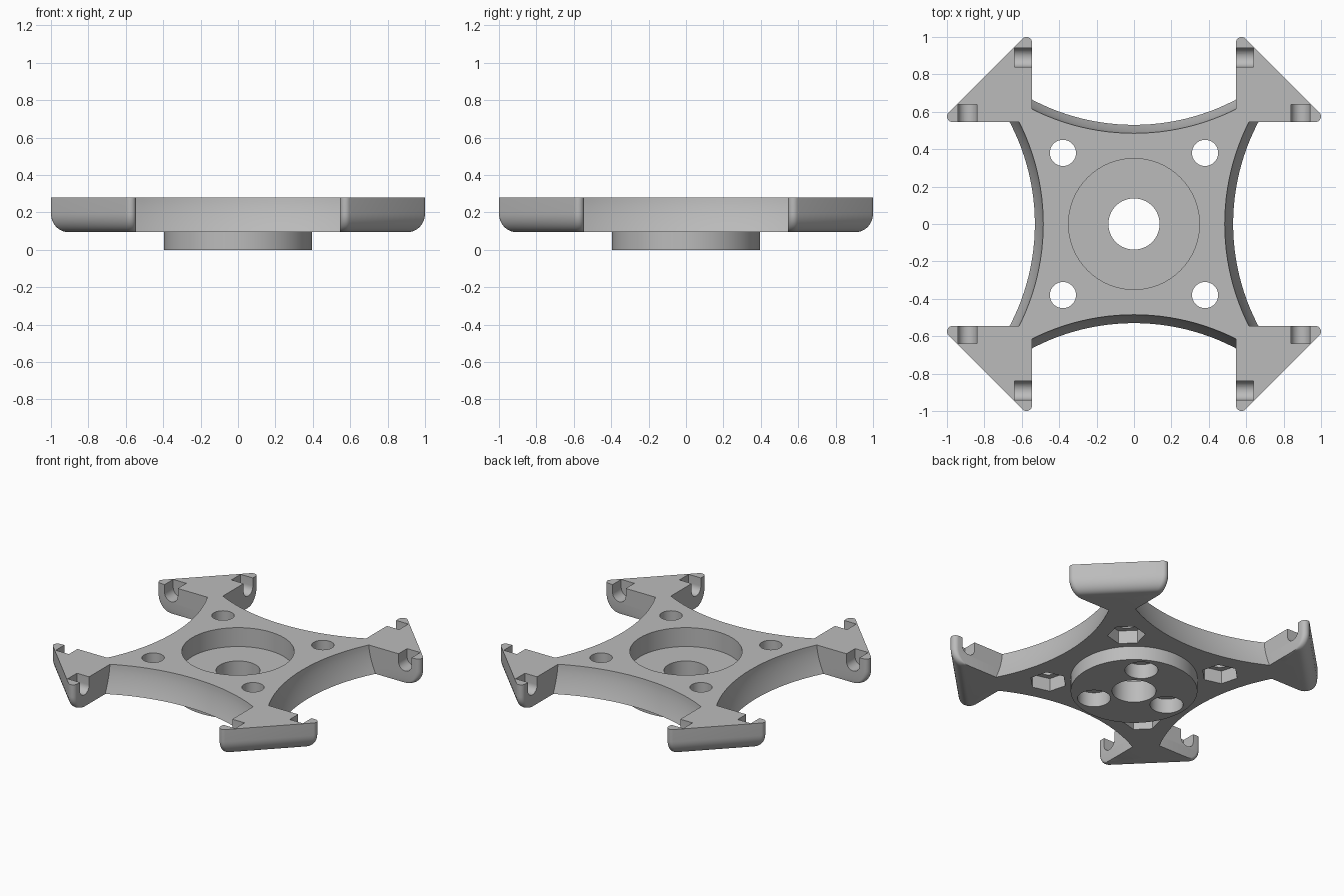
import bpy, bmesh, math
from math import sin, cos, pi, radians
from mathutils import Matrix, Vector

old = bpy.data.objects.get("Cube")
if old:
    bpy.data.objects.remove(old, do_unlink=True)

TOP, BASE = 0.28, 0.095
CORNER = 0.545

grey = bpy.data.materials.new("light grey plastic")
grey.use_nodes = True
grey.diffuse_color = (0.5, 0.5, 0.5, 1)
grey.node_tree.nodes["Principled BSDF"].inputs["Base Color"].default_value = (0.5, 0.5, 0.5, 1)


def loft(name, rings):
    """Solid made of stacked closed rings, capped at both ends."""
    bm = bmesh.new()
    loops = [[bm.verts.new(p) for p in ring] for ring in rings]
    n = len(loops[0])
    for a, b in zip(loops, loops[1:]):
        for i in range(n):
            j = (i + 1) % n
            bm.faces.new((a[i], a[j], b[j], b[i]))
    bm.faces.new(loops[0][::-1])
    bm.faces.new(loops[-1])
    bmesh.ops.recalc_face_normals(bm, faces=bm.faces)
    mesh = bpy.data.meshes.new(name)
    bm.to_mesh(mesh)
    bm.free()
    mesh.materials.append(grey)
    ob = bpy.data.objects.new(name, mesh)
    bpy.context.collection.objects.link(ob)
    return ob


def circle(x, y, z, r, n=64, turn=0.0):
    return [(x + r * cos(turn + 2 * pi * i / n), y + r * sin(turn + 2 * pi * i / n), z)
            for i in range(n)]


def cylinder(name, x, y, r, z0, z1, n=64, turn=0.0):
    return loft(name, [circle(x, y, z, r, n, turn) for z in (z0, z1)])


def box(name, lo, hi):
    ring = [(lo[0], lo[1]), (hi[0], lo[1]), (hi[0], hi[1]), (lo[0], hi[1])]
    return loft(name, [[(x, y, z) for x, y in ring] for z in (lo[2], hi[2])])


def combine(target, tool, operation="DIFFERENCE"):
    mod = target.modifiers.new(operation.lower(), "BOOLEAN")
    mod.operation, mod.object, mod.solver = operation, tool, "EXACT"
    bpy.context.view_layer.objects.active = target
    bpy.ops.object.modifier_apply(modifier=mod.name)
    bpy.data.objects.remove(tool, do_unlink=True)


def make_foot():
    # Triangular outline with rounded tips
    outline = [(0, 0)]
    for cx, cy, start in ((0.425, 0.03, -90), (0.03, 0.425, 45)):
        for i in range(9):
            a = radians(start + 135 * i / 8)
            outline.append((cx + 0.03 * cos(a), cy + 0.03 * sin(a)))
    # Rounded underside on the outer edge and the tips
    levels = []
    for i in range(11):
        a = pi / 2 * i / 10
        levels.append((BASE + 0.1 * (1 - cos(a)), 1 - 0.2 * (1 - sin(a))))
    levels.append((TOP, 1))
    foot = loft("foot", [[(CORNER + u * s, CORNER + v * s, z) for u, v in outline]
                         for z, s in levels])
    # Clip groove near each tip: a slot over a round channel
    for swap in (False, True):
        slot = box("slot_cutter", (0.5, 0.84, 0.225), (0.638, 0.94, 0.35))
        channel = loft("channel_cutter", [[(x, p, q) for p, q, _ in circle(0.89, 0.225, 0, 0.05, 32)]
                                          for x in (0.5, 0.638)])
        combine(slot, channel, "UNION")
        if swap:
            slot.data.transform(Matrix(((0, 1, 0, 0), (1, 0, 0, 0), (0, 0, 1, 0), (0, 0, 0, 1))))
            slot.data.flip_normals()
        combine(foot, slot)
    return foot


# Centre plate with four scooped sides
body = box("mounting_bracket", (-0.7, -0.7, BASE), (0.7, 0.7, TOP))
for k in range(4):
    a = k * pi / 2
    rings = []
    for i in range(-1, 10):
        t = i / 8
        z = BASE + (TOP - BASE) * t
        r = 1.17 + 0.045 * (1 - (1 - t) ** 1.6 if 0 <= t <= 1 else min(max(t, 0), 1))
        rings.append(circle(1.7 * cos(a), 1.7 * sin(a), z, r, 160))
    combine(body, loft("scoop_cutter", rings))

# Round boss underneath
combine(body, cylinder("boss", 0, 0, 0.395, 0, 0.13, 96), "UNION")

# Recess, centre bore and three blind pockets in the boss
combine(body, cylinder("recess_cutter", 0, 0, 0.35, 0.15, 0.4, 96))
combine(body, cylinder("bore_cutter", 0, 0, 0.137, -0.1, 0.4))
for k in range(3):
    a = radians(60 + 120 * k)
    combine(body, cylinder("pocket_cutter", 0.265 * cos(a), 0.265 * sin(a), 0.103, -0.1, 0.1))

# Corner feet, screw holes and hexagonal nut pockets
for k in range(4):
    a = k * pi / 2
    foot = make_foot()
    foot.data.transform(Matrix.Rotation(a, 4, "Z"))
    combine(body, foot, "UNION")
    spot = Matrix.Rotation(a, 3, "Z") @ Vector((0.38, 0.38, 0))
    combine(body, cylinder("screw_cutter", spot.x, spot.y, 0.07, 0, 0.4, 40))
    combine(body, cylinder("nut_cutter", spot.x, spot.y, 0.118, 0, 0.185, 6, a + pi / 4 + pi / 2))

# Smooth shading with crisp edges
bpy.ops.object.select_all(action="DESELECT")
body.select_set(True)
bpy.context.view_layer.objects.active = body
bpy.ops.object.shade_smooth_by_angle(angle=radians(30))
